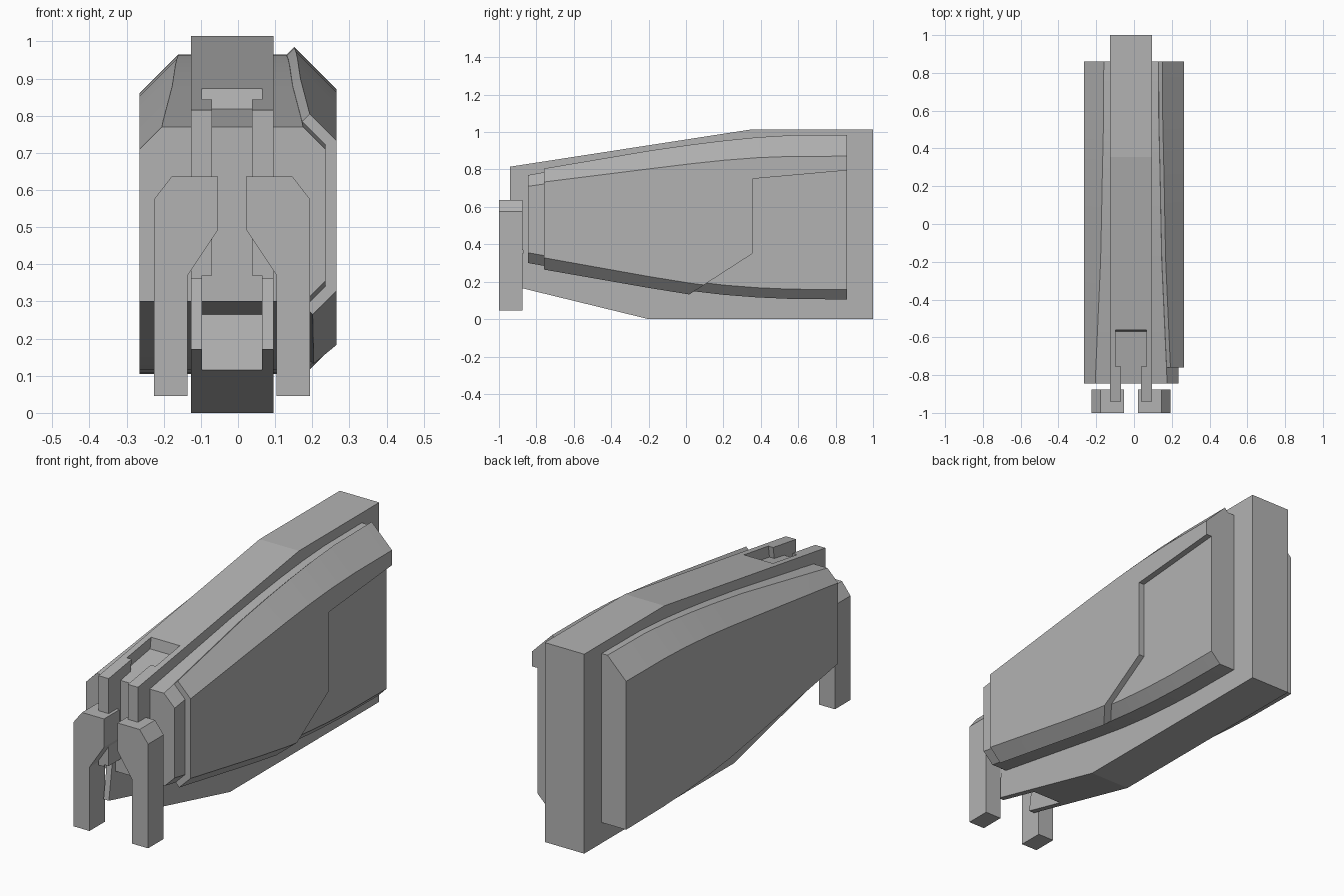
import bpy, bmesh

if "Cube" in bpy.data.objects:
    bpy.data.objects.remove(bpy.data.objects["Cube"])

grey = bpy.data.materials.new("plain_grey")
grey.diffuse_color = (0.45, 0.45, 0.45, 1)
grey.use_nodes = True
grey.node_tree.nodes["Principled BSDF"].inputs["Base Color"].default_value = grey.diffuse_color


def loft(name, rings):
    """Solid from a row of matching closed cross-sections."""
    bm = bmesh.new()
    rows = [[bm.verts.new(p) for p in ring] for ring in rings]
    n = len(rows[0])
    for a, b in zip(rows, rows[1:]):
        for i in range(n):
            j = (i + 1) % n
            bm.faces.new((a[i], a[j], b[j], b[i]))
    bm.faces.new(rows[0])
    bm.faces.new(rows[-1])
    bmesh.ops.recalc_face_normals(bm, faces=bm.faces)
    me = bpy.data.meshes.new(name)
    bm.to_mesh(me)
    bm.free()
    me.materials.append(grey)
    ob = bpy.data.objects.new(name, me)
    bpy.context.collection.objects.link(ob)
    return ob


def prism_x(name, profile, x0, x1):
    """Side profile (y, z) extruded along x."""
    return loft(name, [[(x, y, z) for y, z in profile] for x in (x0, x1)])


def cut(target, cutter):
    mod = target.modifiers.new("cut", 'BOOLEAN')
    mod.operation = 'DIFFERENCE'
    mod.solver = 'EXACT'
    mod.object = cutter
    bpy.context.view_layer.objects.active = target
    bpy.ops.object.modifier_apply(modifier=mod.name)
    bpy.data.objects.remove(cutter)


def smooth(ob):
    bpy.ops.object.select_all(action='DESELECT')
    ob.select_set(True)
    bpy.context.view_layer.objects.active = ob
    bpy.ops.object.shade_smooth_by_angle(angle=0.35)


CX = -0.016  # centre line of core and legs

# central core with a T-shaped slot at the front
core = prism_x("core", [(-0.94, 0.815), (0.355, 1.015), (1, 1.015), (1, 0),
                        (-0.2, 0), (-0.90, 0.171), (-0.87, 0.37), (-0.94, 0.36)],
               CX - 0.111, CX + 0.111)
cut(core, prism_x("wide_slot_cutter",
                  [(-0.543, 0.99), (-0.56, 0.874), (-0.67, 0.115), (-0.70, -0.1),
                   (-1.1, -0.1), (-1.1, 0.37), (-0.825, 0.37), (-0.755, 0.844),
                   (-0.733, 0.99)], CX - 0.081, CX + 0.081))
cut(core, prism_x("narrow_slot_cutter",
                  [(-1.1, -0.1), (-0.72, -0.1), (-0.70, 1.1), (-1.1, 1.1)],
                  CX - 0.054, CX + 0.054))

# shell stations: y, top, top bevel foot, bottom bevel top, bottom
STATIONS = [(-0.845, 0.77, 0.71, 0.355, 0.30),
            (-0.76, 0.785, 0.722, 0.34, 0.285),
            (-0.20, 0.880, 0.792, 0.24, 0.187),
            (0.03, 0.913, 0.82, 0.203, 0.15),
            (0.20, 0.934, 0.838, 0.182, 0.13),
            (0.38, 0.952, 0.852, 0.168, 0.116),
            (0.56, 0.963, 0.859, 0.160, 0.108),
            (0.86, 0.965, 0.86, 0.158, 0.105)]

# inner shell: bevelled top corners, bevelled right bottom corner
shell = loft("inner_shell", [
    [(-0.265, y, b), (-0.265, y, t2), (-0.265 + t - t2, y, t),
     (0.235 - t + t2, y, t), (0.235, y, t2), (0.235, y, b2), (0.235 - b2 + b, y, b)]
    for y, t, t2, b2, b in STATIONS])
smooth(shell)

# raised plate wrapping the right side of the shell
rings = []
for y, t, t2, b2, b in STATIONS[1:]:
    xt, xb = 0.235 - t + t2, 0.235 - b2 + b
    rings.append([(xt, y, t - 0.001), (xt + 0.021, y, t + 0.02),
                  (0.265, y, t2 + 0.011), (0.265, y, b2 - 0.012),
                  (xb + 0.021, y, b - 0.02), (xb, y, b + 0.001)])
plate = loft("side_plate", rings)
cut(plate, prism_x("rear_recess_cutter",
                   [(-0.187, 0), (0.355, 0.35), (0.355, 0.75), (0.86, 0.795),
                    (1, 0.807), (1, 0)], 0, 0.5))
smooth(plate)

# front legs, mirrored about the core centre
LEG = [(0.12, 0.045), (0.21, 0.045), (0.21, 0.575), (0.162, 0.637),
       (0.038, 0.637), (0.038, 0.493), (0.12, 0.37)]
for side, s in (("left", -1), ("right", 1)):
    loft(side + "_front_leg",
         [[(CX + s * x, y, z) for x, z in LEG] for y in (-1, -0.875)])
